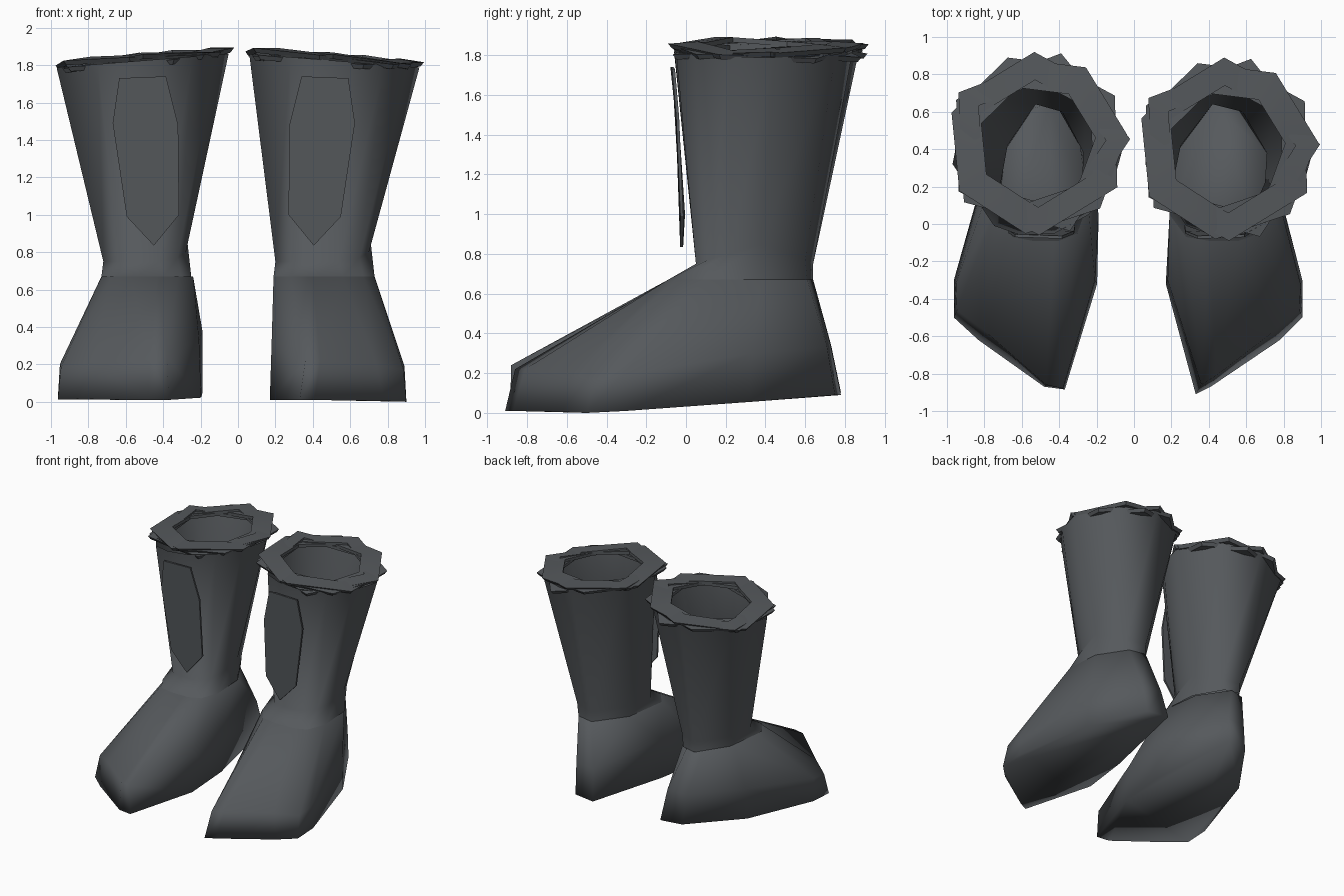
import bpy, bmesh, math

if "Cube" in bpy.data.objects:
    bpy.data.objects.remove(bpy.data.objects["Cube"])

leather = bpy.data.materials.new("dark grey leather")
leather.diffuse_color = (0.092, 0.1, 0.108, 1)
leather.use_nodes = True
leather.node_tree.nodes["Principled BSDF"].inputs["Base Color"].default_value = leather.diffuse_color


def finish(name, bm, angle):
    bmesh.ops.recalc_face_normals(bm, faces=bm.faces)
    me = bpy.data.meshes.new(name)
    bm.to_mesh(me)
    bm.free()
    me.materials.append(leather)
    ob = bpy.data.objects.new(name, me)
    bpy.context.collection.objects.link(ob)
    bpy.ops.object.select_all(action='DESELECT')
    ob.select_set(True)
    bpy.context.view_layer.objects.active = ob
    bpy.ops.object.shade_smooth_by_angle(angle=math.radians(angle))


def loft(name, rings, caps=(), closed=False, angle=50):
    """Skin a list of equal-length point rings; caps lists the ring indices to fill."""
    bm = bmesh.new()
    loops = [[bm.verts.new(p) for p in r] for r in rings]
    n = len(loops[0])
    pairs = list(zip(loops, loops[1:]))
    if closed:
        pairs.append((loops[-1], loops[0]))
    for a, b in pairs:
        for i in range(n):
            j = (i + 1) % n
            bm.faces.new((a[i], a[j], b[j], b[i]))
    for c in caps:
        bm.faces.new(loops[c])
    finish(name, bm, angle)


# Foot rings run from the toe round the outside, heel and inside; u is distance from the centre line.
TOES = {"right": ([(.33, -.91, .01), (.41, -.87, .01)], [(.36, -.86, .22), (.44, -.81, .22)]),
        "left": ([(.37, -.885, .01), (.48, -.87, .01)], [(.38, -.88, .24), (.47, -.86, .24)])}
SOLE = [(.78, -.62, .005), (.90, -.50, 0), (.90, -.30, .01), (.74, .32, .055),
        (.49, .75, .09), (.31, .78, .09), (.19, .05, .04), (.17, -.32, .01)]
UPPER = [(.74, -.58, .20), (.885, -.46, .17), (.89, -.32, .19), (.73, .33, .30),
         (.51, .71, .33), (.34, .73, .33), (.19, .05, .36), (.18, -.30, .32)]
ANKLE = [(.28, -.07, .67), (.40, -.09, .67), (.56, -.09, .67), (.67, -.05, .67), (.73, .10, .67),
         (.71, .38, .67), (.56, .61, .67), (.42, .64, .67), (.24, .40, .67), (.19, .05, .67)]
# Shaft rings use x of the right boot; the left shaft is the same form moved over, not mirrored.
NECK = [(.29, .06, .75), (.40, .05, .75), (.54, .05, .75), (.65, .11, .77), (.70, .22, .80),
        (.71, .38, .85), (.58, .60, .77), (.42, .64, .75), (.25, .42, .75), (.20, .18, .75)]
TOP = [(.28, -.01), (.42, -.06), (.60, -.05), (.78, .05), (.91, .22),
       (.97, .44), (.78, .75), (.47, .84), (.13, .66), (.06, .32)]
PANEL = [(.34, 1.74), (.59, 1.73), (.625, 1.49), (.55, .99), (.405, .835), (.27, 1.0), (.275, 1.48)]


def rim_z(x):
    return 1.885 - 0.08 * abs(x)


for side, sx in (("left", -1), ("right", 1)):
    left = sx < 0

    def foot_ring(toe, ring):
        pts = list(toe)
        for u, y, z in ring:
            if left:                               # broader, with a straighter inner side
                u = .2 + (u - .2) * (1.09 if y < .6 else 1.0) + (.03 if u < .3 and y < -.2 else 0)
                z += .012
            pts.append((u, y, z))
        return [(sx * u, y, z) for u, y, z in pts]

    def move_x(x, a, b):
        """Fit the right boot's span a into the left boot's span b."""
        return b[0] + (x - a[0]) * (b[1] - b[0]) / (a[1] - a[0]) if left else x

    # foot, closed at the sole and under the ankle
    ankle = [(move_x(x, (.19, .73), (-.73, -.25)), y, z) for x, y, z in ANKLE]
    foot_ankle = ankle
    if left:  # the shaft order is not mirrored, so reorder to match the mirrored foot
        foot_ankle = [(-(.24 + (u - .19) * .49 / .54), y, z) for u, y, z in ANKLE]
    loft(side + "_foot", [foot_ring(TOES[side][0], SOLE), foot_ring(TOES[side][1], UPPER), foot_ankle],
         caps=(0, 2), angle=110)

    # flared shaft
    neck = [(move_x(x, (.2, .71), (-.72, -.27)), y, z) for x, y, z in NECK]
    top = []
    for x, y in TOP:
        x = move_x(x, (.06, .97), (-.97, -.05))
        top.append((x, y + (.03 if left and y > .6 else 0), rim_z(x) - .02))
    loft(side + "_shaft", [ankle, neck, top], angle=110)

    # ragged cuff: thin overlapping, twisted and tilted bands
    cx, cy = (-.52, .43) if left else (.495, .40)
    for k, (n, turn, tilt, r_in, r_out) in enumerate(((7, .1, .015, .315, .485), (6, .55, -.025, .34, .49),
                                                      (5, .05, .03, .37, .50))):
        def band(r, dz):
            pts = []
            for i in range(n):
                a = turn + i * math.tau / n
                x, y = cx + r * math.cos(a), cy + r * math.sin(a)
                pts.append((x, y, rim_z(x) + dz + tilt * math.sin(2 * a + k) - .008 * k))
            return pts
        loft(f"{side}_cuff_{k + 1}", [band(r_in, .01), band(r_out, 0), band(r_out - .02, -.025),
                                      band(r_in, -.015)], closed=True, angle=30)

    # raised shin panel, leaning with the shaft and bent back at its edges
    front, back = [], []
    for u, z in PANEL:
        y = -.02 - .065 * (z - .84) + .15 * abs(u - .44)
        u += .045 if left else 0
        front.append((sx * u, y - .015, z))
        back.append((sx * u, y, z))
    loft(side + "_shin_panel", [front, back], caps=(0, 1), angle=30)
